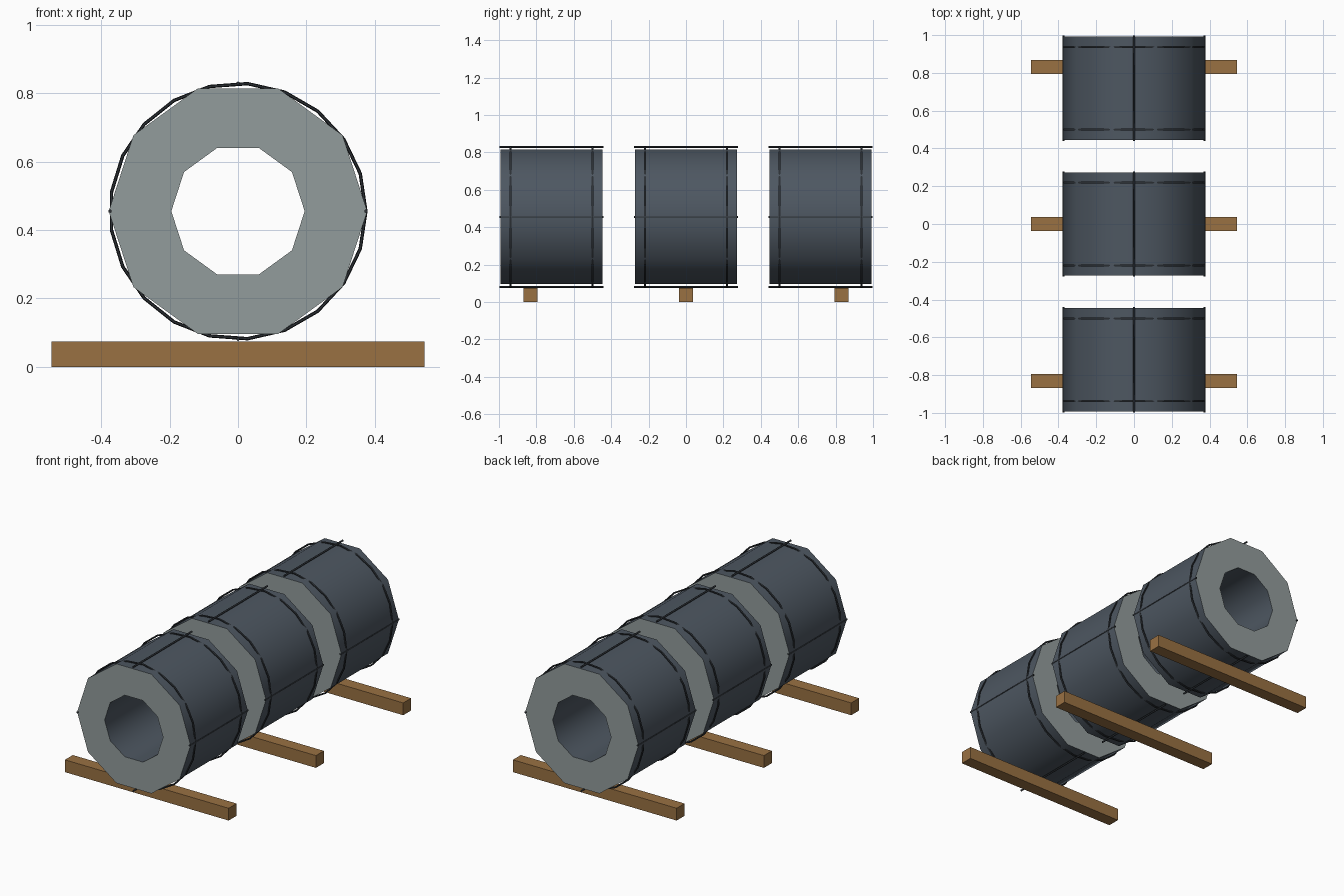
import bpy, bmesh
from math import cos, sin, pi
from mathutils import Vector, Matrix

if "Cube" in bpy.data.objects:
    bpy.data.objects.remove(bpy.data.objects["Cube"])

AXIS_Z = 0.455          # height of the coil axis
SPACING = 0.719         # distance between coils


def material(name, r, g, b):
    m = bpy.data.materials.new(name)
    m.use_nodes = True
    m.diffuse_color = (r, g, b, 1)
    m.node_tree.nodes["Principled BSDF"].inputs["Base Color"].default_value = (r, g, b, 1)
    return m


steel = material("dark steel", 0.075, 0.095, 0.12)
end_grey = material("coil end grey", 0.29, 0.335, 0.335)
strap_mat = material("strap black", 0.025, 0.03, 0.036)
wood = material("wood", 0.32, 0.165, 0.055)


def finish(bm, name, mats, smooth_angle=None):
    bmesh.ops.recalc_face_normals(bm, faces=bm.faces)
    me = bpy.data.meshes.new(name)
    bm.to_mesh(me)
    bm.free()
    ob = bpy.data.objects.new(name, me)
    bpy.context.collection.objects.link(ob)
    for m in mats:
        me.materials.append(m)
    if smooth_angle:
        bpy.ops.object.select_all(action='DESELECT')
        ob.select_set(True)
        bpy.context.view_layer.objects.active = ob
        bpy.ops.object.shade_smooth_by_angle(angle=smooth_angle)
    return ob


def lathe(bm, profile, sides, y):
    """Closed (radius, y offset) profile turned round the coil axis."""
    rings = []
    for i in range(sides):
        a = 2 * pi * i / sides
        rings.append([bm.verts.new((r * cos(a), y + dy, AXIS_Z + r * sin(a))) for r, dy in profile])
    n = len(profile)
    for i in range(sides):
        a, b = rings[i], rings[(i + 1) % sides]
        for j in range(n):
            k = (j + 1) % n
            bm.faces.new((a[j], a[k], b[k], b[j]))


def box(bm, size, centre):
    mat = Matrix.Translation(centre) @ Matrix.Diagonal((*size, 1))
    bmesh.ops.create_cube(bm, size=1, matrix=mat)


def coil(name, y):
    h = 0.273
    bm = bmesh.new()
    lathe(bm, [(0.195, -h), (0.378, -h), (0.378, h), (0.195, h)], 10, y)
    bm.normal_update()
    for f in bm.faces:      # flat ends are lighter
        f.material_index = 1 if abs(f.normal.y) > 0.9 else 0
    finish(bm, name, [steel, end_grey], 0.75)


def straps(name, y):
    bm = bmesh.new()
    # two hoops round the coil
    for side in (-1, 1):
        hoop = [(0.374 + 0.005 * cos(k * pi / 3), side * 0.219 + 0.006 * sin(k * pi / 3)) for k in range(6)]
        lathe(bm, hoop, 21, y)
    # four rods along the coil
    for k in range(4):
        a = k * pi / 2
        spot = Vector((0.374 * cos(a), y, AXIS_Z + 0.374 * sin(a)))
        turn = Matrix.Translation(spot) @ Matrix.Rotation(pi / 2, 4, 'X')
        bmesh.ops.create_cone(bm, cap_ends=True, segments=6, radius1=0.0055,
                              radius2=0.0055, depth=0.558, matrix=turn)
    finish(bm, name, [strap_mat], 1.1)


def beam(name, y):
    bm = bmesh.new()
    box(bm, (1.092, 0.075, 0.074), (0, y, 0.037))
    finish(bm, name, [wood])


for i, place in ((-1, "front"), (0, "middle"), (1, "back")):
    coil(place + "_coil", i * SPACING)
    straps(place + "_straps", i * SPACING)
    beam(place + "_beam", i * 0.831)
